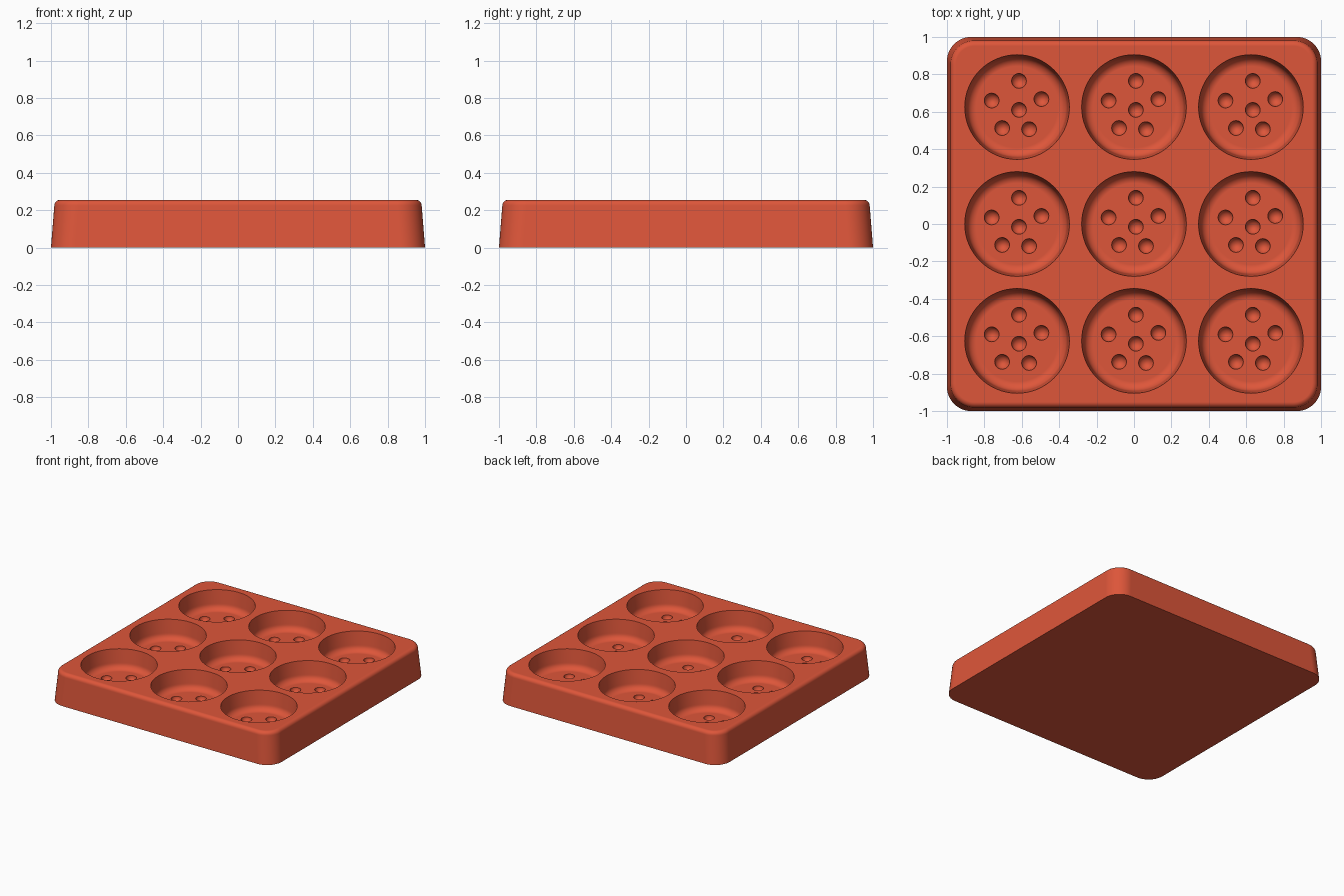
import bpy, bmesh, math
from mathutils import Matrix

cube = bpy.data.objects.get("Cube")
if cube:
    bpy.data.objects.remove(cube, do_unlink=True)

HEIGHT, FLOOR, PITCH = 0.255, 0.10, 0.625
CELLS = [(i * PITCH, j * PITCH) for i in (-1, 0, 1) for j in (-1, 0, 1)]
DIMPLES = [(0.01, 0.14), (0.13, 0.043), (-0.136, 0.035),
           (0.01, -0.015), (-0.08, -0.112), (0.064, -0.118)]

red = bpy.data.materials.new("brick red")
red.use_nodes = True
red.diffuse_color = (0.73, 0.093, 0.042, 1)
red.node_tree.nodes["Principled BSDF"].inputs["Base Color"].default_value = red.diffuse_color


def make_object(name, bm):
    bmesh.ops.recalc_face_normals(bm, faces=bm.faces)
    mesh = bpy.data.meshes.new(name)
    bm.to_mesh(mesh)
    bm.free()
    obj = bpy.data.objects.new(name, mesh)
    mesh.materials.append(red)
    bpy.context.collection.objects.link(obj)
    return obj


def loft(bm, rings):
    """Skin a stack of closed rings and cap both ends."""
    loops = [[bm.verts.new(p) for p in ring] for ring in rings]
    n = len(loops[0])
    for a, b in zip(loops, loops[1:]):
        for k in range(n):
            bm.faces.new((a[k], a[(k + 1) % n], b[(k + 1) % n], b[k]))
    bm.faces.new(loops[0][::-1])
    bm.faces.new(loops[-1])


def rounded_square(half, radius, z, steps=12):
    ring = []
    for q, (sx, sy) in enumerate([(1, 1), (-1, 1), (-1, -1), (1, -1)]):
        for k in range(steps + 1):
            a = math.pi / 2 * (q + k / steps)
            ring.append((sx * (half - radius) + radius * math.cos(a),
                         sy * (half - radius) + radius * math.sin(a), z))
    return ring


def circle(cx, cy, r, z, n=64):
    return [(cx + r * math.cos(math.tau * k / n),
             cy + r * math.sin(math.tau * k / n), z) for k in range(n)]


# Tapered tray block with a rounded top edge
bm = bmesh.new()
fillet = 0.03
rings = [rounded_square(1.0, 0.13, 0)]
for k in range(7):
    a = math.pi / 2 * k / 6
    inset = fillet * (1 - math.cos(a))
    rings.append(rounded_square(0.982 - inset, 0.13 - inset,
                                HEIGHT - fillet + fillet * math.sin(a)))
loft(bm, rings)
tray = make_object("mould_tray", bm)

# Round cavities with drafted walls and a filleted floor
bm = bmesh.new()
curve = 0.05
profile = []
for k in range(9):
    a = math.pi / 2 * k / 8
    profile.append((0.218 + curve * math.sin(a), FLOOR + curve * (1 - math.cos(a))))
profile += [(0.28, HEIGHT), (0.284, HEIGHT + 0.05)]
for cx, cy in CELLS:
    loft(bm, [circle(cx, cy, r, z) for r, z in profile])
cavities = make_object("cavity_cutter", bm)

# Small spherical dimples in each cavity floor
bm = bmesh.new()
for cx, cy in CELLS:
    for dx, dy in DIMPLES:
        bmesh.ops.create_uvsphere(bm, u_segments=24, v_segments=13, radius=0.04,
                                  matrix=Matrix.Translation((cx + dx, cy + dy, FLOOR)))
dimples = make_object("dimple_cutter", bm)

# Cut the tray, then drop the cutters
bpy.ops.object.select_all(action='DESELECT')
tray.select_set(True)
bpy.context.view_layer.objects.active = tray
for cutter in (cavities, dimples):
    cutter.hide_render = True
    mod = tray.modifiers.new("cut", 'BOOLEAN')
    mod.operation = 'DIFFERENCE'
    mod.solver = 'EXACT'
    mod.object = cutter
    bpy.ops.object.modifier_apply(modifier=mod.name)
    bpy.data.objects.remove(cutter, do_unlink=True)

# Smooth curves, crisp rims, flat planes
bpy.ops.object.shade_smooth_by_angle(angle=math.radians(35))
weighted = tray.modifiers.new("flat_planes", 'WEIGHTED_NORMAL')
weighted.keep_sharp = True
